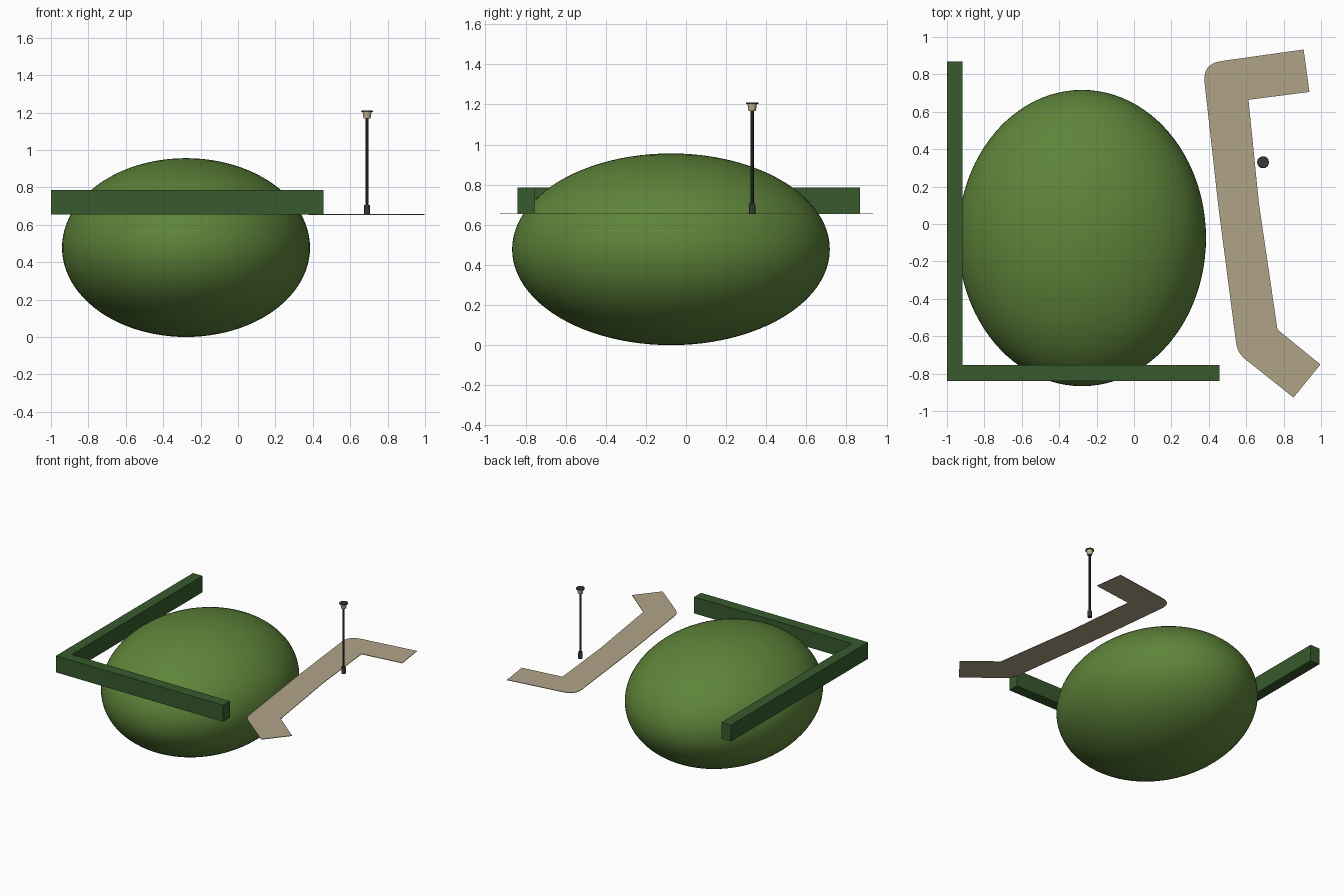
import bpy, bmesh, math
from mathutils import Vector

if "Cube" in bpy.data.objects:
    bpy.data.objects.remove(bpy.data.objects["Cube"])

GROUND = 0.655  # level at which path, hedge and lamp sit


def mat(name, rgb):
    m = bpy.data.materials.new(name)
    m.diffuse_color = (*rgb, 1)
    m.use_nodes = True
    m.node_tree.nodes["Principled BSDF"].inputs["Base Color"].default_value = m.diffuse_color
    return m


GRASS = mat("grass green", (0.112, 0.231, 0.042))
HEDGE = mat("hedge green", (0.038, 0.102, 0.026))
SAND = mat("path sand", (0.434, 0.371, 0.246))
IRON = mat("black iron", (0.012, 0.014, 0.014))
SLATE = mat("dark slate", (0.033, 0.042, 0.041))
GLASS = mat("lamp cream", (0.55, 0.44, 0.28))


def prism(name, outline, z0, z1, material):
    """Extrude a closed xy outline from z0 to z1."""
    bm = bmesh.new()
    face = bm.faces.new([bm.verts.new((x, y, z0)) for x, y in outline])
    ext = bmesh.ops.extrude_face_region(bm, geom=[face])
    for v in ext["geom"]:
        if isinstance(v, bmesh.types.BMVert):
            v.co.z = z1
    bmesh.ops.recalc_face_normals(bm, faces=bm.faces)
    me = bpy.data.meshes.new(name)
    bm.to_mesh(me)
    bm.free()
    ob = bpy.data.objects.new(name, me)
    bpy.context.collection.objects.link(ob)
    me.materials.append(material)
    return ob


def cone(name, r0, r1, z0, z1, material, loc=(0.69, 0.33), sides=16):
    bpy.ops.mesh.primitive_cone_add(vertices=sides, radius1=r0, radius2=r1, depth=z1 - z0,
                                    location=(*loc, (z0 + z1) / 2))
    ob = bpy.context.object
    ob.name = name
    ob.data.materials.append(material)
    bpy.ops.object.shade_smooth_by_angle(angle=math.radians(35))


def rounded(prev, corner, nxt, radius, steps=6):
    """Points of a curve that rounds one corner of an outline."""
    p, c, n = (Vector(q) for q in (prev, corner, nxt))
    a = c + (p - c).normalized() * radius
    b = c + (n - c).normalized() * radius
    ts = [i / steps for i in range(steps + 1)]
    return [tuple(a * (1 - t) ** 2 + c * 2 * t * (1 - t) + b * t * t) for t in ts]


# Rounded mound
bpy.ops.mesh.primitive_uv_sphere_add(segments=96, ring_count=48, radius=1,
                                     location=(-0.278, -0.075, 0.478))
mound = bpy.context.object
mound.name = "grass_mound"
mound.scale = (0.663, 0.792, 0.478)
mound.data.materials.append(GRASS)
bpy.ops.object.shade_smooth()

# L-shaped hedge
prism("hedge", [(-1, -0.84), (0.457, -0.84), (0.457, -0.755), (-0.918, -0.755),
                (-0.918, 0.868), (-1, 0.868)], GROUND, 0.785, HEDGE)

# Winding path with rounded outer bends
top_end, top_bend, middle = (0.907, 0.933), (0.366, 0.857), (0.452, 0.085)
low_bend, low_end = (0.553, -0.69), (0.853, -0.928)
outline = [(0.997, -0.751), (0.767, -0.564), (0.668, 0.11), (0.612, 0.664), (0.938, 0.706), top_end]
outline += rounded(top_end, top_bend, middle, 0.1)
outline += [middle]
outline += rounded(middle, low_bend, low_end, 0.055)
outline += [low_end]
prism("path", outline, GROUND - 0.002, GROUND + 0.002, SAND)

# Street lamp
cone("lamp_base", 0.017, 0.015, GROUND, 0.705, SLATE)
cone("lamp_pole", 0.008, 0.008, 0.70, 1.17, IRON)
cone("lamp_lantern", 0.018, 0.024, 1.167, 1.202, GLASS)
cone("lamp_cap", 0.032, 0.030, 1.202, 1.21, SLATE)
